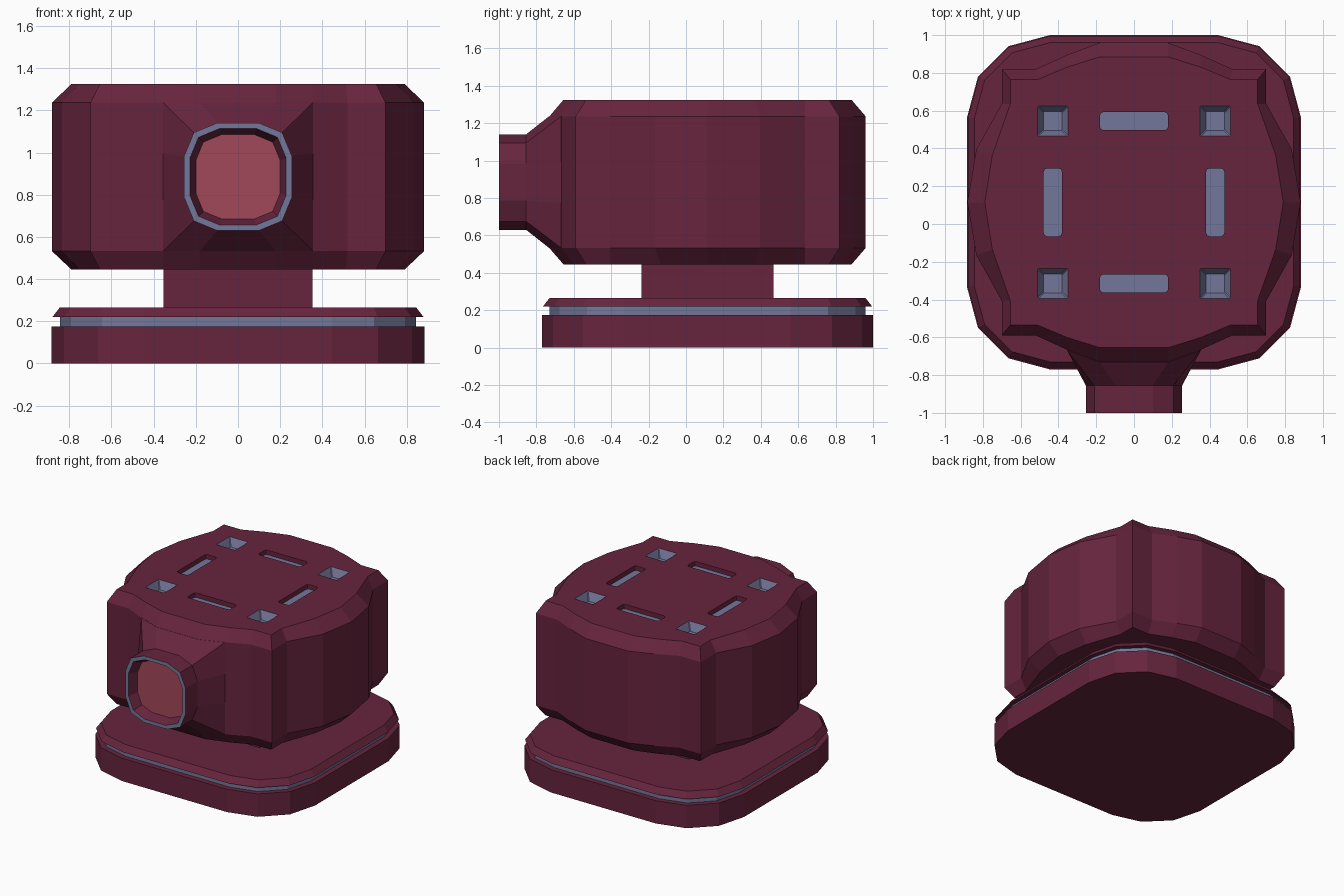
import bpy, bmesh, math

if "Cube" in bpy.data.objects:
    bpy.data.objects.remove(bpy.data.objects["Cube"])

CY = 0.115          # body centre in y
CZ = 0.885          # head and snout centre in z


def material(name, rgb):
    m = bpy.data.materials.new(name)
    m.diffuse_color = (*rgb, 1)
    m.use_nodes = True
    m.node_tree.nodes["Principled BSDF"].inputs["Base Color"].default_value = m.diffuse_color
    return m


MAROON = material("maroon", (0.135, 0.018, 0.047))
BLUE = material("slate_blue", (0.175, 0.185, 0.32))
RED = material("lens_red", (0.36, 0.066, 0.10))


def loft(name, rings, bands=None, last=0):
    """Bridge rings of equal length, cap both ends; bands = material per band."""
    me = bpy.data.meshes.new(name)
    bm = bmesh.new()
    loops = [[bm.verts.new(p) for p in ring] for ring in rings]
    n = len(rings[0])
    for k in range(len(loops) - 1):
        a, b = loops[k], loops[k + 1]
        for i in range(n):
            j = (i + 1) % n
            f = bm.faces.new((a[i], a[j], b[j], b[i]))
            f.material_index = bands[k] if bands else 0
    bm.faces.new(loops[0])
    bm.faces.new(loops[-1]).material_index = last
    bmesh.ops.recalc_face_normals(bm, faces=bm.faces)
    bm.to_mesh(me)
    bm.free()
    for m in (MAROON, BLUE, RED):
        me.materials.append(m)
    ob = bpy.data.objects.new(name, me)
    bpy.context.collection.objects.link(ob)
    return ob


def round_rect(hx, hy, r, seg):
    """Outline of a rectangle with rounded corners, counter-clockwise."""
    pts = []
    for q, (sx, sy) in enumerate(((1, 1), (-1, 1), (-1, -1), (1, -1))):
        for s in range(seg + 1):
            a = math.pi / 2 * (q + s / seg)
            pts.append((sx * (hx - r) + r * math.cos(a),
                        sy * (hy - r) + r * math.sin(a)))
    return pts


def flat(outline, z, cx=0, cy=CY):
    return [(cx + x, cy + y, z) for x, y in outline]


def mirror4(quarter):
    """Quarter outline from the +x axis to near the +y axis, mirrored all round."""
    half = quarter + [(-x, y) for x, y in reversed(quarter)]
    return half + [(x, -y) for x, y in reversed(half[1:-1])]


# Base plate with a coloured groove
layers = [(0, 0.885), (0.175, 0.885), (0.175, 0.845),
          (0.22, 0.845), (0.22, 0.88), (0.265, 0.845)]
loft("base", [flat(round_rect(h, h, h - 0.445, 3), z) for z, h in layers],
     [0, 0, 1, 0, 0])

# Square neck
square = [(0.353, 0.353), (-0.353, 0.353), (-0.353, -0.353), (0.353, -0.353)]
loft("neck", [flat(square, 0.25), flat(square, 0.46)])

# Head: bulging sides between sharp corners, chamfered top and bottom
wide = mirror4([(0.882, 0), (0.835, 0.28), (0.70, 0.522), (0.70, 0.705),
                (0.52, 0.705), (0.355, 0.78), (0.18, 0.845)])
narrow = mirror4([(0.79, 0), (0.75, 0.25), (0.655, 0.52), (0.655, 0.65),
                  (0.51, 0.65), (0.355, 0.715), (0.18, 0.77)])
head = loft("head", [flat(narrow, 0.445), flat(wide, 0.532),
                     flat(wide, 1.237), flat(narrow, 1.325)])


def cut(cutter):
    mod = head.modifiers.new("cut", 'BOOLEAN')
    mod.operation, mod.solver, mod.object = 'DIFFERENCE', 'EXACT', cutter
    bpy.context.view_layer.objects.active = head
    bpy.ops.object.modifier_apply(modifier=mod.name)
    bpy.data.objects.remove(cutter)


# Tapered corner pits and rounded slots sunk in the top
for sx in (-1, 1):
    for sy in (-1, 1):
        cut(loft("pit_cutter", [flat(round_rect(h, h, 0.005, 1), z, sx * 0.43, CY + sy * 0.43)
                                for z, h in ((1.265, 0.05), (1.345, 0.09))]))
for s in (-1, 1):
    for hx, hy, cx, cy in ((0.18, 0.048, 0, s * 0.43), (0.048, 0.18, s * 0.43, 0)):
        slot = round_rect(hx, hy, 0.018, 2)
        cut(loft("slot_cutter", [flat(slot, z, cx, CY + cy) for z in (1.29, 1.345)]))
for f in head.data.polygons:
    if f.normal.z > 0.1 and 1.26 < f.center.z < 1.32 \
            and abs(f.center.x) < 0.53 and abs(f.center.y - CY) < 0.53:
        f.material_index = 1

# Snout: flares from the head front to a round barrel with rim and lens


def barrel(h, y):
    return [(x, y, CZ + z) for x, z in round_rect(h, h, h * 0.61, 2)]


def flare(y_mid, y_side):
    pts = []
    for x, z in round_rect(1, 1, 0.61, 2):
        ax, az = abs(x), abs(z)
        px = 0.355 if ax > 0.6 else 0.18
        pz = 0.352 if az > 0.6 else 0.11
        pts.append((math.copysign(px, x), y_mid if ax < 0.6 else y_side,
                    CZ + math.copysign(pz, z)))
    return pts


loft("snout", [flare(-0.5, -0.5), flare(-0.732, -0.667), barrel(0.255, -0.855),
               barrel(0.255, -1), barrel(0.228, -1), barrel(0.2, -0.93)],
     [0, 0, 0, 1, 0], last=2)
